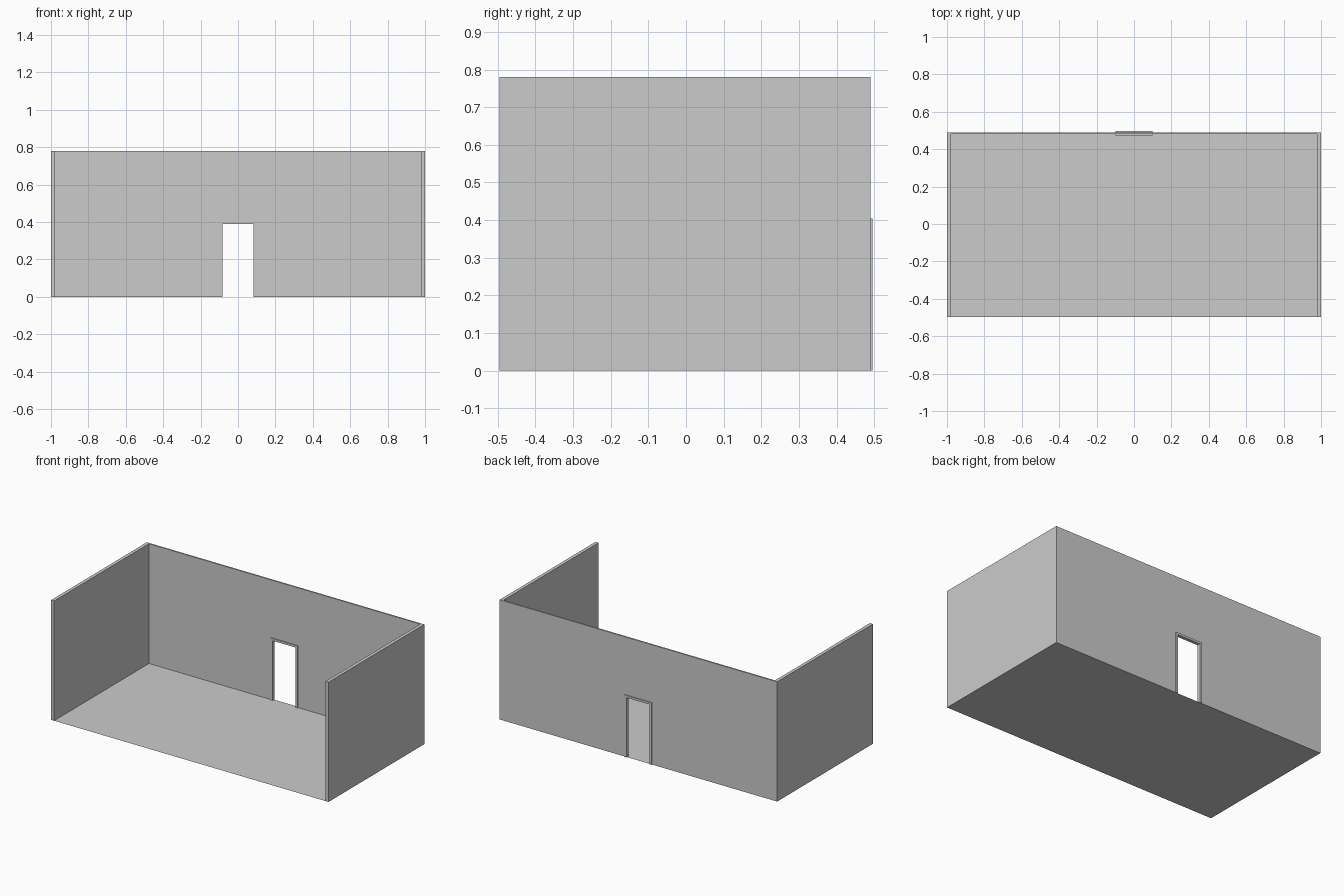
import bpy, bmesh
from mathutils import Vector

if "Cube" in bpy.data.objects:
    bpy.data.objects.remove(bpy.data.objects["Cube"])

W, H = 1.0, 0.78                 # half width, wall height
FRONT, BACK = -0.496, 0.49       # outer wall faces
SIDE_T, BACK_T = 0.022, 0.01     # wall thicknesses


def prism(name, points, direction):
    """Extrude a closed outline along a direction."""
    bm = bmesh.new()
    face = bm.faces.new([bm.verts.new(p) for p in points])
    if direction:
        out = bmesh.ops.extrude_face_region(bm, geom=[face], use_keep_orig=True)
        moved = [g for g in out["geom"] if isinstance(g, bmesh.types.BMVert)]
        bmesh.ops.translate(bm, verts=moved, vec=Vector(direction))
        bmesh.ops.recalc_face_normals(bm, faces=bm.faces[:])
    mesh = bpy.data.meshes.new(name)
    bm.to_mesh(mesh)
    bm.free()
    obj = bpy.data.objects.new(name, mesh)
    bpy.context.collection.objects.link(obj)
    return obj


def arch(half, top, half_in, top_in, y, base=0.0):
    """Upside-down U outline in the xz plane."""
    pts = [(-half, base), (-half, top), (half, top), (half, base),
           (half_in, base), (half_in, top_in), (-half_in, top_in), (-half_in, base)]
    return [(x, y, z) for x, z in pts]


# Floor: a single upward-facing sheet
prism("floor", [(-W, FRONT, 0), (W, FRONT, 0), (W, BACK, 0), (-W, BACK, 0)], None)

# Back wall with the doorway left open
prism("back_wall", arch(W, H, 0.086, 0.393, BACK - BACK_T), (0, BACK_T, 0))

# Side walls
for side, name in ((-1, "left_wall"), (1, "right_wall")):
    xo, xi = side * W, side * (W - SIDE_T)
    y = BACK - BACK_T
    prism(name, [(xo, FRONT, 0), (xi, FRONT, 0), (xi, y, 0), (xo, y, 0)], (0, 0, H))

# Door frame, slightly proud of the wall on both faces
prism("door_frame", arch(0.098, 0.404, 0.083, 0.39, 0.474), (0, 0.022, 0))
